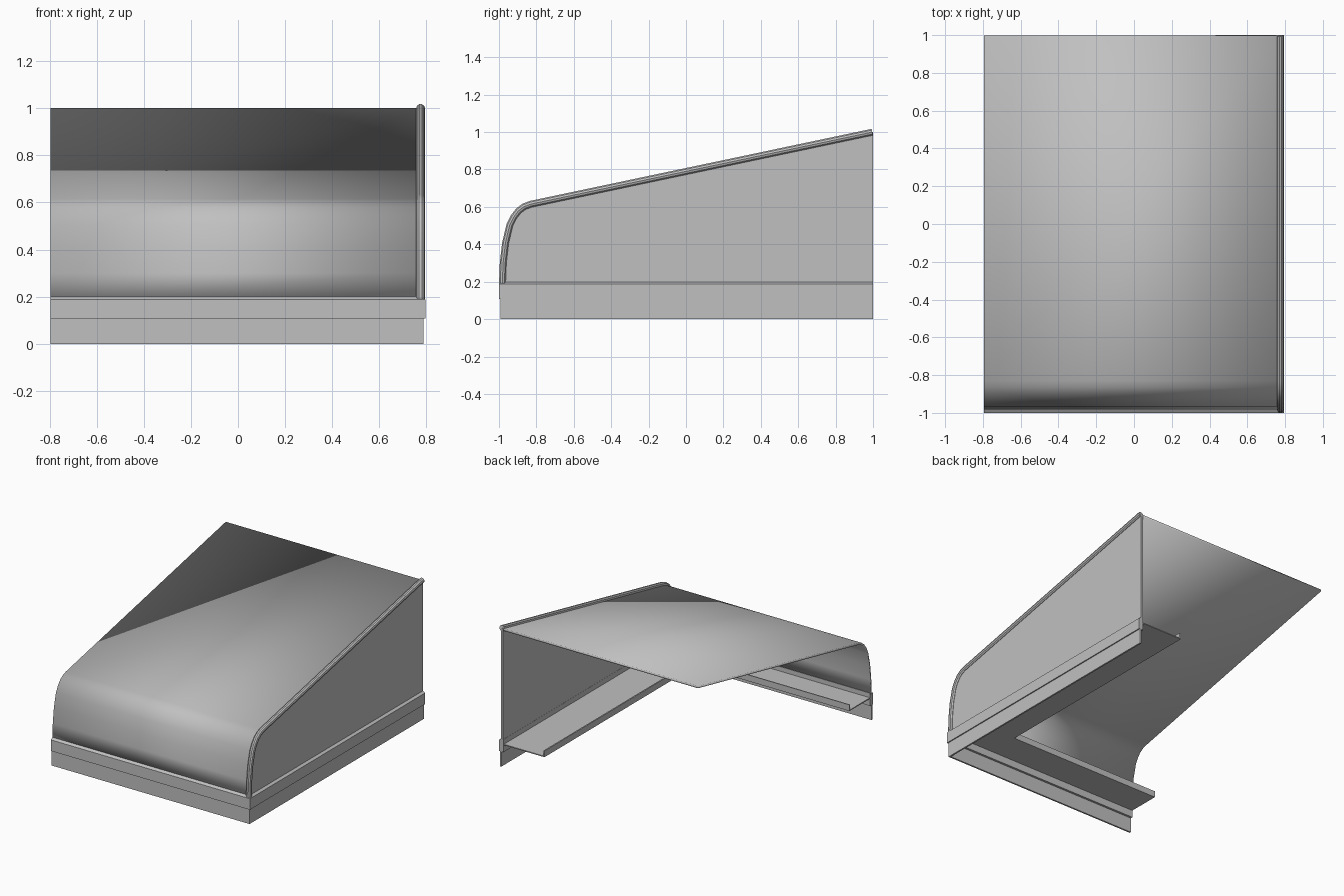
import bpy
import bmesh
import math

cube = bpy.data.objects.get("Cube")
if cube:
    bpy.data.objects.remove(cube, do_unlink=True)

gray = bpy.data.materials.new("light_gray")
gray.use_nodes = True
COLOR = (0.527, 0.527, 0.527, 1)
gray.diffuse_color = COLOR
gray.node_tree.nodes["Principled BSDF"].inputs["Base Color"].default_value = COLOR

LEFT, RIGHT = -0.795, 0.795
FRONT, BACK = -1.0, 1.0

# Side outline of the hood (y, z), from front bottom to back top
OUTLINE = [(-0.982, 0.19), (-0.978, 0.3), (-0.965, 0.41), (-0.942, 0.505),
           (-0.922, 0.545), (-0.895, 0.58), (-0.865, 0.602), (-0.83, 0.615),
           (0.996, 1.0)]


def finish(name, bm, smooth=False):
    bmesh.ops.recalc_face_normals(bm, faces=bm.faces) if not smooth else None
    mesh = bpy.data.meshes.new(name)
    bm.to_mesh(mesh)
    bm.free()
    obj = bpy.data.objects.new(name, mesh)
    bpy.context.collection.objects.link(obj)
    mesh.materials.append(gray)
    if smooth:
        smooth_shade(obj)
    return obj


def smooth_shade(obj):
    bpy.ops.object.select_all(action="DESELECT")
    obj.select_set(True)
    bpy.context.view_layer.objects.active = obj
    bpy.ops.object.shade_smooth_by_angle(angle=math.radians(35))


def corner_run(name, section, side_scale=1.0):
    """Sweep an (inset, z) section along the front, round the corner and along the side."""
    bm = bmesh.new()
    rings = []
    for station in ("left", "corner", "back"):
        ring = []
        for inset, z in section:
            x = LEFT if station == "left" else RIGHT - inset * side_scale
            y = BACK if station == "back" else FRONT + inset
            ring.append(bm.verts.new((x, y, z)))
        rings.append(ring)
    n = len(section)
    for a, b in zip(rings, rings[1:]):
        for i in range(n):
            j = (i + 1) % n
            bm.faces.new((a[i], b[i], b[j], a[j]))
    bm.faces.new(rings[0])
    bm.faces.new(rings[-1])
    return finish(name, bm)


# Curved front and sloping roof sheet
bm = bmesh.new()
pairs = [(bm.verts.new((LEFT, y, z)), bm.verts.new((0.775, y, z))) for y, z in OUTLINE]
for (a, b), (c, d) in zip(pairs, pairs[1:]):
    bm.faces.new((a, b, d, c))
hood = finish("hood_sheet", bm, smooth=True)
solid = hood.modifiers.new("thickness", "SOLIDIFY")
solid.thickness = 0.015
solid.offset = -1

# Flat side panel under the outline
bm = bmesh.new()
outline = OUTLINE[:-1] + [(BACK, 1.0), (BACK, 0.19)]
face = bm.faces.new([bm.verts.new((0.76, y, z)) for y, z in outline])
extruded = bmesh.ops.extrude_face_region(bm, geom=[face])
moved = [v for v in extruded["geom"] if isinstance(v, bmesh.types.BMVert)]
bmesh.ops.translate(bm, verts=moved, vec=(0.018, 0, 0))
finish("side_panel", bm)

# Rounded bead along the joint between hood and side panel
curve = bpy.data.curves.new("edge_bead", "CURVE")
curve.dimensions = "3D"
curve.bevel_depth = 0.0185
curve.bevel_resolution = 3
curve.use_fill_caps = True
spline = curve.splines.new("POLY")
spline.points.add(len(OUTLINE) - 1)
for point, (y, z) in zip(spline.points, OUTLINE):
    point.co = (0.775, y, z, 1)
bead = bpy.data.objects.new("edge_bead", curve)
bpy.context.collection.objects.link(bead)
curve.materials.append(gray)
bpy.ops.object.select_all(action="DESELECT")
bead.select_set(True)
bpy.context.view_layer.objects.active = bead
bpy.ops.object.convert(target="MESH")
smooth_shade(bpy.context.view_layer.objects.active)

# Base: thin skirt, protruding trim band with sloped top, inner ledge with raised lip
corner_run("base_skirt", [(0.008, 0), (0.008, 0.12), (0.02, 0.12), (0.02, 0)])
corner_run("base_trim", [(0, 0.108), (0, 0.188), (0.018, 0.2), (0.036, 0.2), (0.036, 0.108)])
corner_run("inner_ledge", [(0.03, 0.16), (0.27, 0.16), (0.27, 0.205), (0.263, 0.205),
                           (0.263, 0.167), (0.03, 0.167)], side_scale=1.35)
